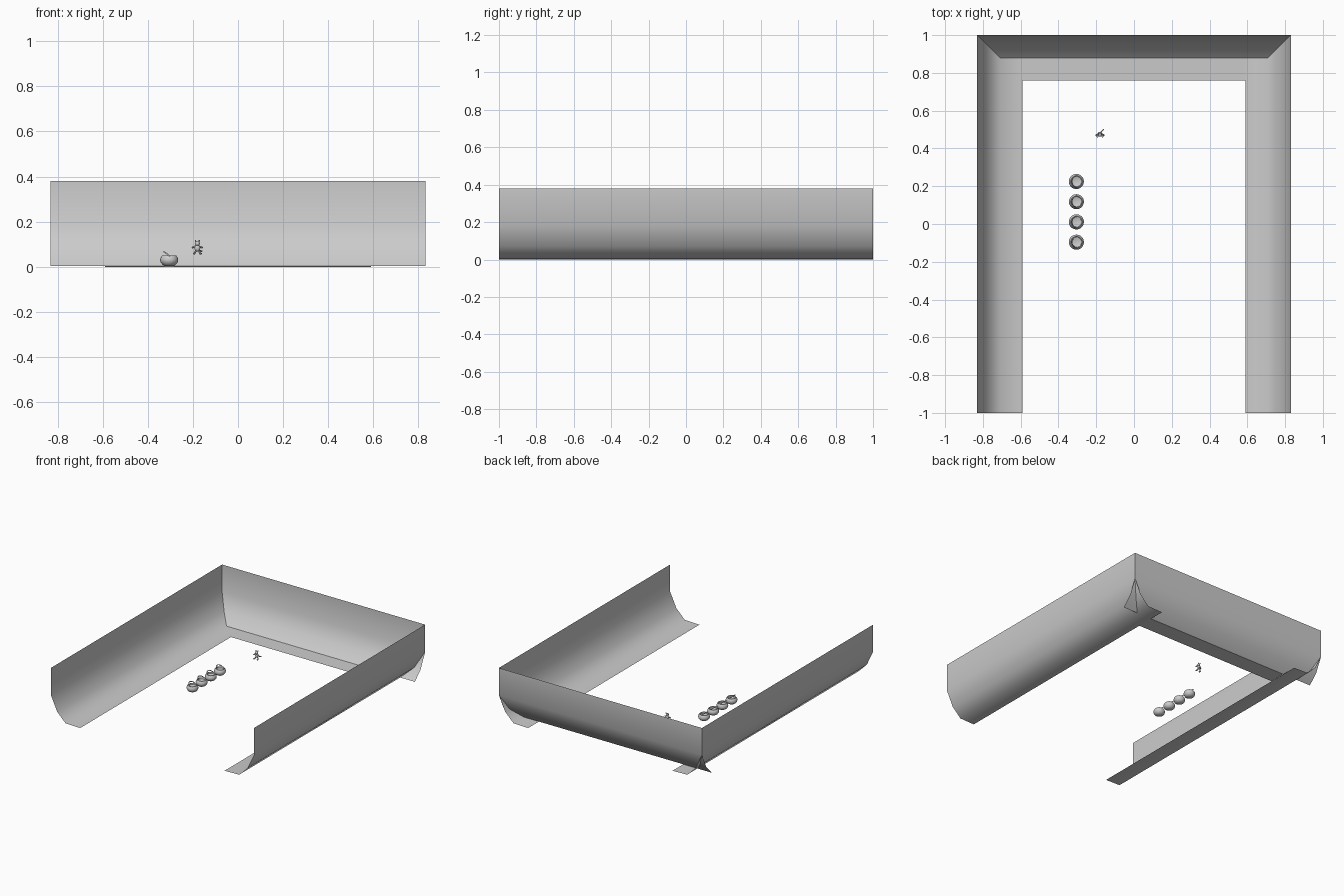
import bpy, math
from mathutils import Vector

cube = bpy.data.objects.get("Cube")
if cube:
    bpy.data.objects.remove(cube, do_unlink=True)


def make_material(name, value):
    mat = bpy.data.materials.new(name)
    mat.use_nodes = True
    color = (value, value, value, 1)
    mat.diffuse_color = color
    mat.node_tree.nodes["Principled BSDF"].inputs["Base Color"].default_value = color
    return mat


GRAY = make_material("plain gray", 0.6)


def finish(obj, name, angle=60):
    obj.name = name
    obj.data.materials.clear()
    obj.data.materials.append(GRAY)
    bpy.ops.object.select_all(action="DESELECT")
    obj.select_set(True)
    bpy.context.view_layer.objects.active = obj
    bpy.ops.object.shade_smooth_by_angle(angle=math.radians(angle))
    return obj


def mesh_object(name, verts, faces, angle=60):
    mesh = bpy.data.meshes.new(name)
    mesh.from_pydata(verts, [], faces)
    mesh.update()
    obj = bpy.data.objects.new(name, mesh)
    bpy.context.collection.objects.link(obj)
    return finish(obj, name, angle)


# Curved wall sheets: (inset from the outer face, height)
HALF_W, HALF_L, FLANGE = 0.83, 1.0, 0.24
PROFILE = [(0, 0.38), (0, 0.18), (0.052, 0.07), (0.12, 0.003), (FLANGE, 0)]


def sheet(name, place, ends):
    """Sweep the profile between two ends; ends gives the half span per row."""
    verts, faces = [], []
    for (inset, z), (start, stop) in zip(PROFILE, ends):
        verts += [place(inset, start, z), place(inset, stop, z)]
    for i in range(len(PROFILE) - 1):
        a = 2 * i
        faces.append((a, a + 1, a + 3, a + 2))
    return mesh_object(name, verts, faces)


for side, label in ((1, "left"), (-1, "right")):
    sheet(label + "_wall", lambda d, t, z: (side * (HALF_W - d), side * t, z),
          [(-HALF_L, HALF_L)] * len(PROFILE))

sheet("back_wall", lambda d, t, z: (t, HALF_L - d, z),
      [(HALF_W, -HALF_W)] * len(PROFILE))

# Back floor strip stops between the side floor strips
back = bpy.data.objects["back_wall"].data
inner = HALF_W - FLANGE
floor = back.polygons[len(PROFILE) - 2]
corners = [back.vertices[i].co.copy() for i in floor.vertices]
keep = [tuple(p.vertices) for p in back.polygons][:-1]
verts = [tuple(v.co) for v in back.vertices]
first = len(verts)
verts += [(math.copysign(inner, c.x), c.y, c.z) for c in corners]
back.clear_geometry()
back.from_pydata(verts[:-6] + verts[first:], [],
                 keep + [tuple(range(first - 2, first + 2))])
finish(bpy.data.objects["back_wall"], "back_wall")


def lathe(name, center, profile, sides=20):
    verts = [(center[0] + r * math.cos(math.tau * k / sides),
              center[1] + r * math.sin(math.tau * k / sides), center[2] + z)
             for r, z in profile for k in range(sides)]
    faces = [(j * sides + k, j * sides + (k + 1) % sides,
              (j + 1) * sides + (k + 1) % sides, (j + 1) * sides + k)
             for j in range(len(profile) - 1) for k in range(sides)]
    faces.append(tuple(reversed(range(sides))))
    faces.append(tuple(range((len(profile) - 1) * sides, len(profile) * sides)))
    return mesh_object(name, verts, faces, 50)


def tube(name, points, radius):
    curve = bpy.data.curves.new(name, "CURVE")
    curve.dimensions = "3D"
    curve.bevel_depth, curve.bevel_resolution = radius, 1
    curve.use_fill_caps = True
    spline = curve.splines.new("POLY")
    spline.points.add(len(points) - 1)
    for point, co in zip(spline.points, points):
        point.co = (*co, 1)
    obj = bpy.data.objects.new(name, curve)
    bpy.context.collection.objects.link(obj)
    bpy.ops.object.select_all(action="DESELECT")
    obj.select_set(True)
    bpy.context.view_layer.objects.active = obj
    bpy.ops.object.convert(target="MESH")
    return finish(bpy.context.object, name)


# Row of round pots, each with a tilted carrying handle
POT = [(0.018, 0.003), (0.03, 0.01), (0.038, 0.021), (0.04, 0.031),
       (0.037, 0.042), (0.031, 0.05), (0.028, 0.05), (0.027, 0.04), (0.015, 0.036)]
for n in range(4):
    y = 0.225 - 0.107 * n
    lathe(f"pot_{n + 1}", (-0.305, y, 0), POT)
    arc = []
    for k in range(13):
        t = math.pi * k / 12
        rise = 0.034 * math.sin(t)
        arc.append((-0.301 - rise * 0.8, y + 0.031 * math.cos(t), 0.047 + rise * 0.6))
    tube(f"pot_handle_{n + 1}", arc, 0.003)


# Small floating figure
FIGURE = Vector((-0.18, 0.477, 0.085))


def blob(name, offset, size):
    bpy.ops.mesh.primitive_uv_sphere_add(segments=12, ring_count=8, radius=1,
                                         location=FIGURE + Vector(offset))
    obj = bpy.context.object
    obj.scale = size
    return finish(obj, name)


def limb(name, start, end, radius):
    tube(name, [FIGURE + Vector(start), FIGURE + Vector(end)], radius)


blob("figure_body", (0, 0, -0.002), (0.013, 0.011, 0.015))
blob("figure_head", (0, -0.004, 0.018), (0.011, 0.011, 0.01))
for side, label in ((1, "left"), (-1, "right")):
    limb(f"figure_{label}_arm", (side * 0.009, 0, 0.006), (side * 0.023, -0.008, 0), 0.004)
    limb(f"figure_{label}_leg", (side * 0.006, 0, -0.012), (side * 0.013, -0.004, -0.027), 0.004)
    blob(f"figure_{label}_foot", (side * 0.014, -0.01, -0.026), (0.006, 0.009, 0.004))
    limb(f"figure_{label}_ear", (side * 0.006, 0, 0.024), (side * 0.009, 0.002, 0.033), 0.003)
limb("figure_tail", (0.004, 0.008, -0.01), (0.02, 0.024, -0.016), 0.003)
